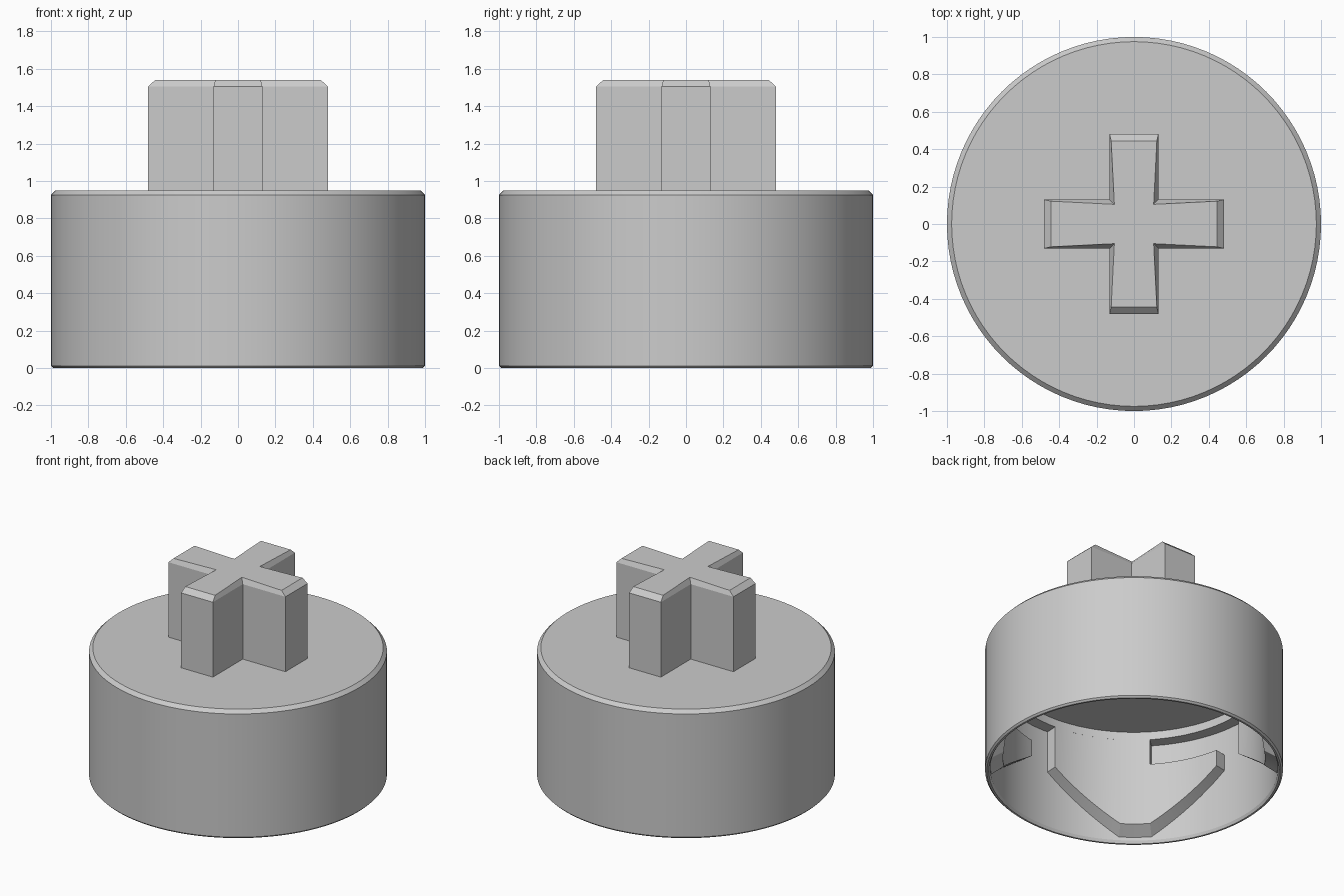
import bpy, bmesh
from math import radians, cos, sin, tau
from mathutils import Vector

cube = bpy.data.objects.get("Cube")
if cube:
    bpy.data.objects.remove(cube, do_unlink=True)

# One plain grey for everything
grey = bpy.data.materials.new("plain_grey")
grey.use_nodes = True
grey.diffuse_color = (0.6, 0.6, 0.6, 1)
grey.node_tree.nodes["Principled BSDF"].inputs["Base Color"].default_value = (0.6, 0.6, 0.6, 1)

WALL, LIP = 0.965, 0.88          # recessed wall radius, guide surface radius
GROOVE_LOW, GROOVE_TOP, CEILING = 0.56, 0.75, 0.81


def finish(name, bm, smooth=True):
    bmesh.ops.recalc_face_normals(bm, faces=bm.faces)
    mesh = bpy.data.meshes.new(name)
    bm.to_mesh(mesh)
    bm.free()
    mesh.materials.append(grey)
    obj = bpy.data.objects.new(name, mesh)
    bpy.context.collection.objects.link(obj)
    if smooth:
        bpy.ops.object.select_all(action='DESELECT')
        obj.select_set(True)
        bpy.context.view_layer.objects.active = obj
        bpy.ops.object.shade_smooth_by_angle(angle=radians(20))
    return obj


def lathe(name, profile, steps=96):
    bm = bmesh.new()
    verts = [bm.verts.new((r, 0, z)) for r, z in profile]
    edges = [bm.edges.new(pair) for pair in zip(verts, verts[1:])]
    bmesh.ops.spin(bm, geom=verts + edges, cent=(0, 0, 0), axis=(0, 0, 1),
                   angle=tau, steps=steps, use_merge=True)
    bmesh.ops.remove_doubles(bm, verts=bm.verts, dist=1e-5)
    return finish(name, bm)


# Hollow cap: bevelled outside, open underneath
lathe("cap_shell", [
    (0, 0.95), (0.975, 0.95), (1, 0.925), (1, 0.012), (0.988, 0), (0.975, 0),
    (WALL, 0.02), (WALL, GROOVE_TOP), (LIP, GROOVE_TOP), (LIP, CEILING), (0, CEILING)])


def polar(radius, angle, z):
    a = radians(angle)
    return Vector((radius * cos(a), radius * sin(a), z))


def guide_block(name, start, end, low_start, low_end, top, steps):
    """Curved block on the inner wall with a sloping lower edge."""
    bm = bmesh.new()
    loops = []
    for i in range(steps + 1):
        t = i / steps
        angle = start + (end - start) * t
        low = low_start + (low_end - low_start) * t
        outer_low = low * 1.18 - 0.08
        corners = [(LIP, low), (LIP, top), (WALL + 0.01, top), (WALL + 0.01, outer_low)]
        loops.append([bm.verts.new(polar(r, angle, z)) for r, z in corners])
    for a, b in zip(loops, loops[1:]):
        for j in range(4):
            k = (j + 1) % 4
            bm.faces.new((a[j], a[k], b[k], b[j]))
    bm.faces.new(loops[0])
    bm.faces.new(loops[-1])
    finish(name, bm)


# Four V-shaped guides, each with a locking groove above its first ramp
for n in range(4):
    turn = 90 * n
    guide_block(f"guide_groove_ramp_{n + 1}", turn + 11, turn + 43, 0.44, 0.1, GROOVE_LOW, 12)
    guide_block(f"guide_tip_{n + 1}", turn + 43, turn + 56, 0.1, 0.1, GROOVE_TOP, 5)
    guide_block(f"guide_plain_ramp_{n + 1}", turn + 56, turn + 87, 0.1, 0.44, GROOVE_TOP, 12)


# Cross-shaped stem with a chamfered top
def cross_loop(bm, z, reach, half_width, inner):
    points = []
    for n in range(4):
        a = radians(90 * n)
        for x, y in ((reach, -half_width), (reach, half_width), (inner, inner)):
            points.append(bm.verts.new((x * cos(a) - y * sin(a), x * sin(a) + y * cos(a), z)))
    return points


bm = bmesh.new()
levels = [cross_loop(bm, 0.94, 0.48, 0.13, 0.13),
          cross_loop(bm, 1.505, 0.48, 0.13, 0.13),
          cross_loop(bm, 1.54, 0.443, 0.122, 0.105)]
for a, b in zip(levels, levels[1:]):
    for i in range(len(a)):
        j = (i + 1) % len(a)
        bm.faces.new((a[i], a[j], b[j], b[i]))
bm.faces.new(levels[0])
bm.faces.new(levels[-1])
finish("cross_stem", bm, smooth=False)
